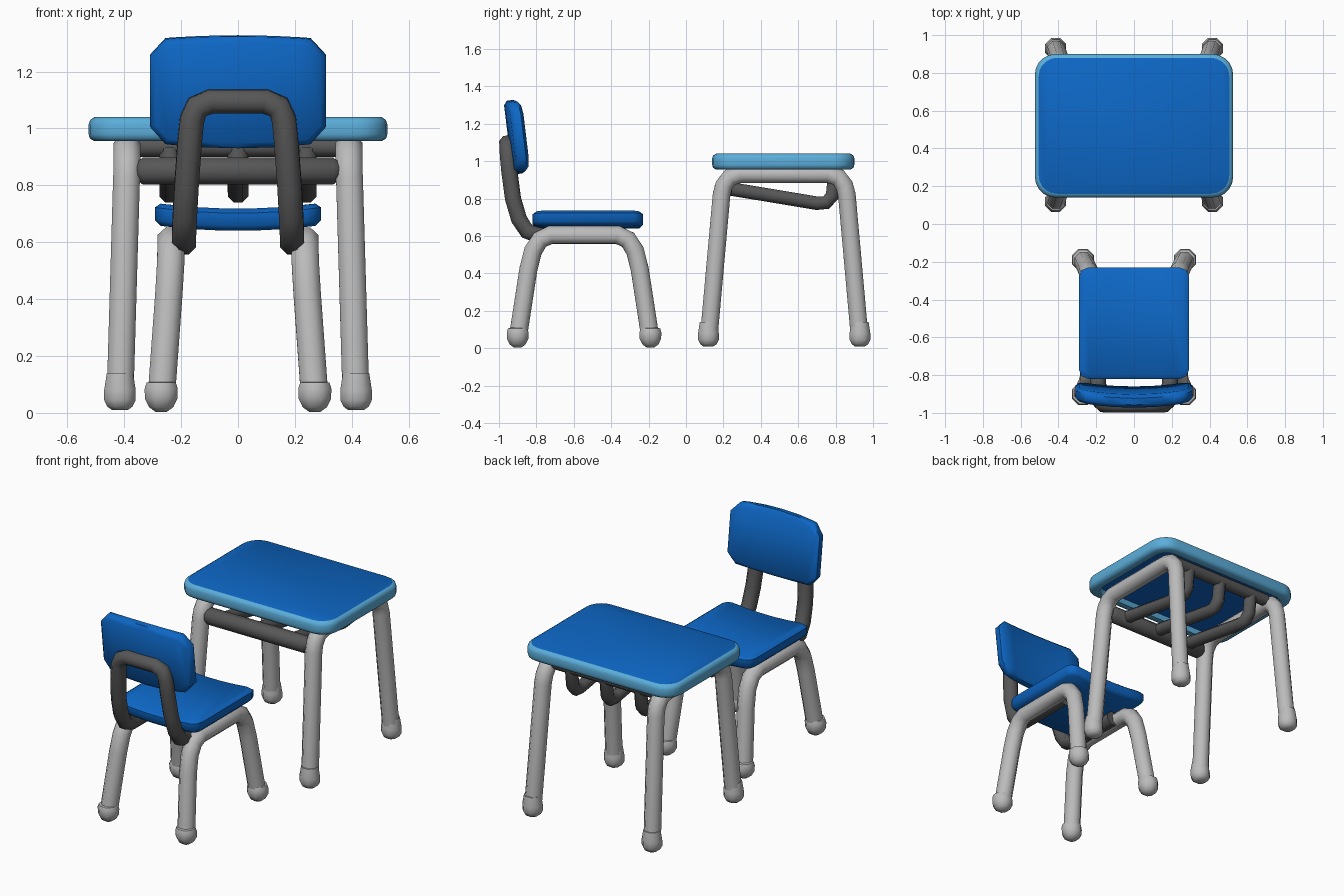
import bpy, bmesh, math
from mathutils import Vector, Matrix

if "Cube" in bpy.data.objects:
    bpy.data.objects.remove(bpy.data.objects["Cube"])


def material(name, rgb):
    m = bpy.data.materials.new(name)
    m.diffuse_color = (*rgb, 1)
    m.use_nodes = True
    m.node_tree.nodes["Principled BSDF"].inputs["Base Color"].default_value = m.diffuse_color
    return m


BLUE = material("deep blue", (0.004, 0.135, 0.56))
SKY = material("sky blue", (0.105, 0.42, 0.70))
GREY = material("light grey", (0.50, 0.50, 0.50))
DARK = material("dark grey", (0.095, 0.095, 0.095))


def finish(name, bm, mats, angle=50):
    bmesh.ops.recalc_face_normals(bm, faces=bm.faces)
    me = bpy.data.meshes.new(name)
    bm.to_mesh(me)
    bm.free()
    for m in mats:
        me.materials.append(m)
    ob = bpy.data.objects.new(name, me)
    bpy.context.collection.objects.link(ob)
    bpy.ops.object.select_all(action='DESELECT')
    ob.select_set(True)
    bpy.context.view_layer.objects.active = ob
    bpy.ops.object.shade_smooth_by_angle(angle=math.radians(angle))
    return ob


def bridge(bm, rings):
    n = len(rings[0])
    for a, b in zip(rings, rings[1:]):
        for i in range(n):
            j = (i + 1) % n
            bm.faces.new((a[i], a[j], b[j], b[i]))
    return [bm.faces.new(rings[0]), bm.faces.new(rings[-1])]


def tube(name, pts, radii, mat, sides=8):
    """Sweep a polygon along a path; radii is one number or one per point."""
    pts = [Vector(p) for p in pts]
    if not isinstance(radii, (list, tuple)):
        radii = [radii] * len(pts)
    bm = bmesh.new()
    rings, side, prev = [], None, None
    for i, p in enumerate(pts):
        d_in = (p - pts[i - 1]).normalized() if i else (pts[1] - p).normalized()
        d_out = (pts[i + 1] - p).normalized() if i < len(pts) - 1 else d_in
        t = (d_in + d_out).normalized()
        if side is None:
            side = t.orthogonal().normalized()
            side = Matrix.Rotation(math.pi / sides, 3, t) @ side
        else:
            side = prev.rotation_difference(t) @ side
        prev = t
        up = t.cross(side)
        ring = []
        for k in range(sides):
            a = 2 * math.pi * k / sides
            ring.append(bm.verts.new(p + radii[i] * (math.cos(a) * side + math.sin(a) * up)))
        rings.append(ring)
    bridge(bm, rings)
    return finish(name, bm, [mat])


def rounded_rect(hx, hy, r, seg):
    out = []
    for q, (sx, sy) in enumerate(((1, 1), (-1, 1), (-1, -1), (1, -1))):
        for k in range(seg + 1):
            a = (q + k / seg) * math.pi / 2
            out.append((sx * (hx - r) + r * math.cos(a), sy * (hy - r) + r * math.sin(a)))
    return out


def slab(name, hx, hy, r, seg, rings, place, mats, cuts=()):
    """Stack inset rounded rectangles, then place each point with a rule."""
    bm = bmesh.new()
    loops = [[bm.verts.new((x, y, h)) for x, y in
              rounded_rect(hx - i, hy - i, max(r - i * 0.6, 0.01), seg)] for i, h in rings]
    caps = bridge(bm, loops)
    for f in caps:
        f.material_index = len(mats) - 1
    for x in cuts:
        bmesh.ops.bisect_plane(bm, geom=bm.verts[:] + bm.edges[:] + bm.faces[:],
                               plane_co=(x, 0, 0), plane_no=(1, 0, 0))
    for v in bm.verts:
        v.co = place(*v.co)
    return finish(name, bm, mats)


# Table top: blue panels in a sky blue rim, recessed underneath
slab("table_top", 0.525, 0.38, 0.11, 5,
     [(0.065, 0.985), (0.055, 0.955), (0.02, 0.955), (0.004, 0.965), (0, 0.98),
      (0, 1.015), (0.005, 1.03), (0.02, 1.04)],
     lambda x, y, h: Vector((x, y + 0.52, h)), [SKY, BLUE])

# Chair seat: dished slab
slab("chair_seat", 0.292, 0.295, 0.05, 2,
     [(0.02, 0.64), (0, 0.658), (0, 0.702), (0.02, 0.718)],
     lambda x, y, h: Vector((x, y - 0.525, h + 0.02 * (x / 0.29) ** 2)), [BLUE],
     (-0.15, -0.05, 0.05, 0.15))


# Chair backrest: leaning, bowed around the sitter, arched top and bottom
def place_back(x, v, h):
    k = (x / 0.31) ** 2
    v *= 1 + 0.10 * (1 - k)
    h += 0.03 * k
    return Vector((x, -0.907 - 0.12 * v + 0.993 * h, 1.13 + 0.993 * v + 0.12 * h))


slab("chair_backrest", 0.31, 0.18, 0.055, 1,
     [(0.02, -0.045), (0, -0.027), (0, 0.008), (0.02, 0.026)],
     place_back, [BLUE], (-0.21, -0.12, 0, 0.12, 0.21))

# Leg frames: one bent tube and two feet per side
TABLE_HALF = [(0.415, 0.405, 0.04), (0.392, 0.335, 0.82), (0.39, 0.322, 0.87),
              (0.39, 0.29, 0.913), (0.39, 0.235, 0.93)]
CHAIR_HALF = [(0.27, 0.355, 0.05), (0.243, 0.298, 0.42), (0.237, 0.273, 0.52),
              (0.235, 0.235, 0.58), (0.235, 0.18, 0.605)]
TABLE_FOOT = [(0.01, 0.03), (0.022, 0.048), (0.045, 0.06), (0.08, 0.06), (0.14, 0.05)]
CHAIR_FOOT = [(0.004, 0.022), (0.02, 0.046), (0.05, 0.062), (0.085, 0.063), (0.106, 0.056), (0.11, 0.04)]

for kind, half, yc, foot, rad in (("table", TABLE_HALF, 0.525, TABLE_FOOT, 0.051),
                                  ("chair", CHAIR_HALF, -0.545, CHAIR_FOOT, 0.052)):
    for s, label in ((-1, "left"), (1, "right")):
        path = [(s * x, yc - y, z) for x, y, z in half]
        path += [(s * x, yc + y, z) for x, y, z in reversed(half)]
        tube(f"{kind}_leg_frame_{label}", path, rad, GREY)
        for e, end in ((-1, "front"), (1, "back")):
            fx, fy = s * half[0][0], yc + e * half[0][1]
            tube(f"{kind}_foot_{end}_{label}", [(fx, fy, z) for z, _ in foot],
                 [r for _, r in foot], GREY)

# Book rack under the table: two crossbars and three bent rods
tube("rack_front_bar", [(-0.355, 0.2, 0.85), (-0.335, 0.2, 0.85), (0.335, 0.2, 0.85), (0.355, 0.2, 0.85)],
     [0.035, 0.051, 0.051, 0.035], DARK)
tube("rack_back_bar", [(-0.35, 0.8, 0.935), (0.35, 0.8, 0.935)], 0.038, DARK)
for i, x in enumerate((-0.24, 0, 0.24)):
    tube(f"rack_rod_{i + 1}", [(x, 0.2, 0.858), (x, 0.70, 0.775), (x, 0.75, 0.778),
                               (x, 0.782, 0.815), (x, 0.795, 0.93)], 0.039, DARK)

# Chair back hoop, running forward beneath the seat
HOOP = [(0.19, -0.42, 0.6), (0.19, -0.78, 0.6), (0.19, -0.85, 0.625), (0.187, -0.893, 0.69),
        (0.181, -0.925, 0.80), (0.17, -0.945, 0.95), (0.162, -0.952, 1.03),
        (0.143, -0.954, 1.075), (0.095, -0.955, 1.095)]
tube("chair_back_hoop", HOOP + [(-x, y, z) for x, y, z in reversed(HOOP)], 0.046, DARK)
